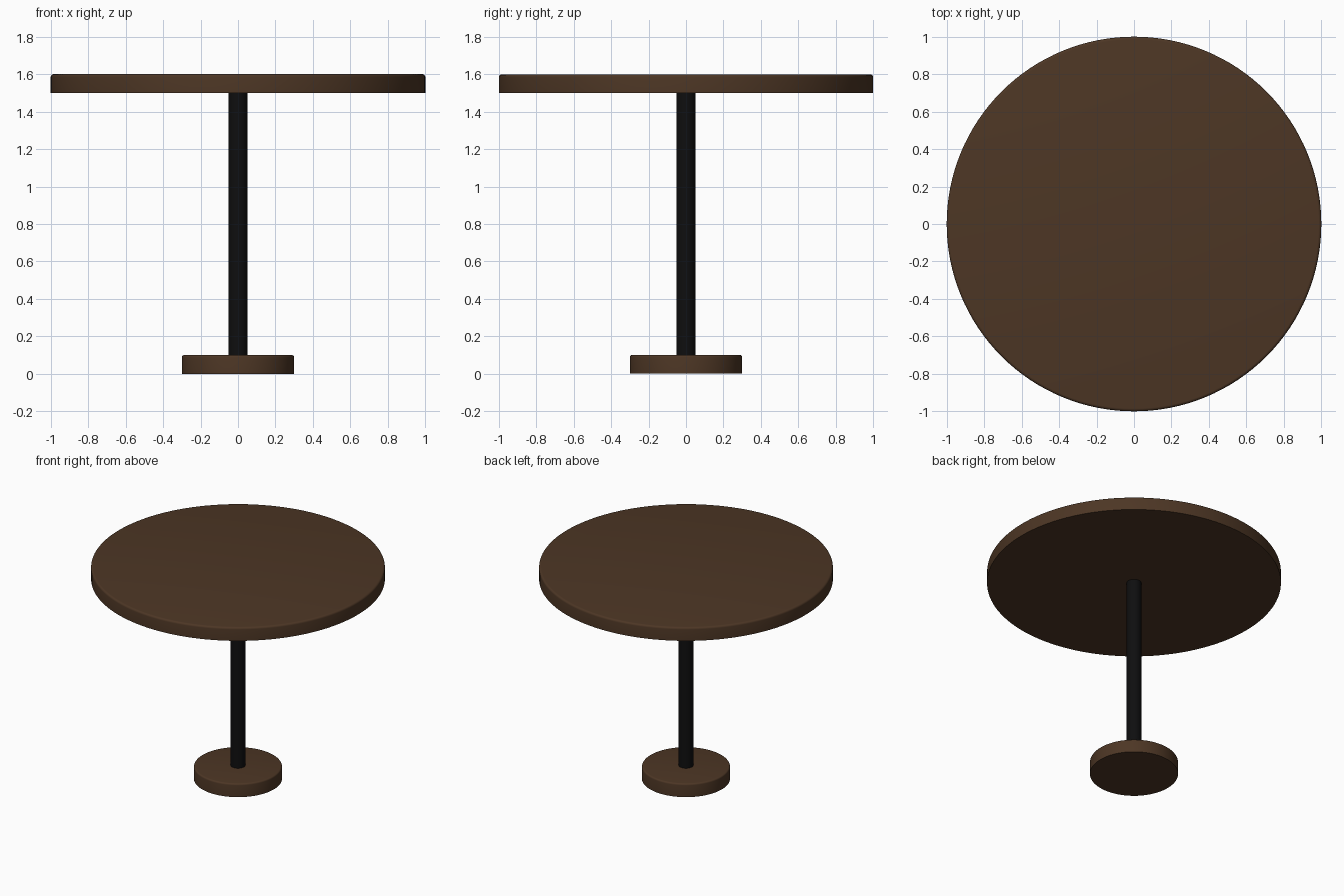
import bpy, bmesh, math

if "Cube" in bpy.data.objects:
    bpy.data.objects.remove(bpy.data.objects["Cube"])


def material(name, rgb):
    m = bpy.data.materials.new(name)
    m.diffuse_color = (*rgb, 1.0)
    m.use_nodes = True
    m.node_tree.nodes["Principled BSDF"].inputs["Base Color"].default_value = m.diffuse_color
    return m


wood = material("dark_wood", (0.074, 0.037, 0.018))
metal = material("black_metal", (0.0045, 0.0045, 0.0048))


def disc(name, radius, z0, z1, mat, round_r=0.0, sides=96):
    """Solid cylinder with an optionally rounded top rim."""
    bm = bmesh.new()
    bmesh.ops.create_cone(bm, cap_ends=True, segments=sides, radius1=radius,
                          radius2=radius, depth=z1 - z0)
    bmesh.ops.translate(bm, verts=bm.verts, vec=(0, 0, (z0 + z1) / 2))
    if round_r:
        rim = [e for e in bm.edges if all(v.co.z > z1 - 1e-4 for v in e.verts)]
        bmesh.ops.bevel(bm, geom=rim, offset=round_r, segments=4,
                        profile=0.5, affect='EDGES')
    me = bpy.data.meshes.new(name)
    bm.to_mesh(me)
    bm.free()
    me.materials.append(mat)
    ob = bpy.data.objects.new(name, me)
    bpy.context.collection.objects.link(ob)
    bpy.ops.object.select_all(action='DESELECT')
    ob.select_set(True)
    bpy.context.view_layer.objects.active = ob
    bpy.ops.object.shade_smooth_by_angle(angle=math.radians(40))
    return ob


# Round top, central post and round foot
disc("table_top", 1.0, 1.5, 1.6, wood, 0.015, 128)
disc("post", 0.05, 0.1, 1.5, metal, 0.0, 32)
disc("base", 0.3, 0.0, 0.1, wood, 0.012, 96)
